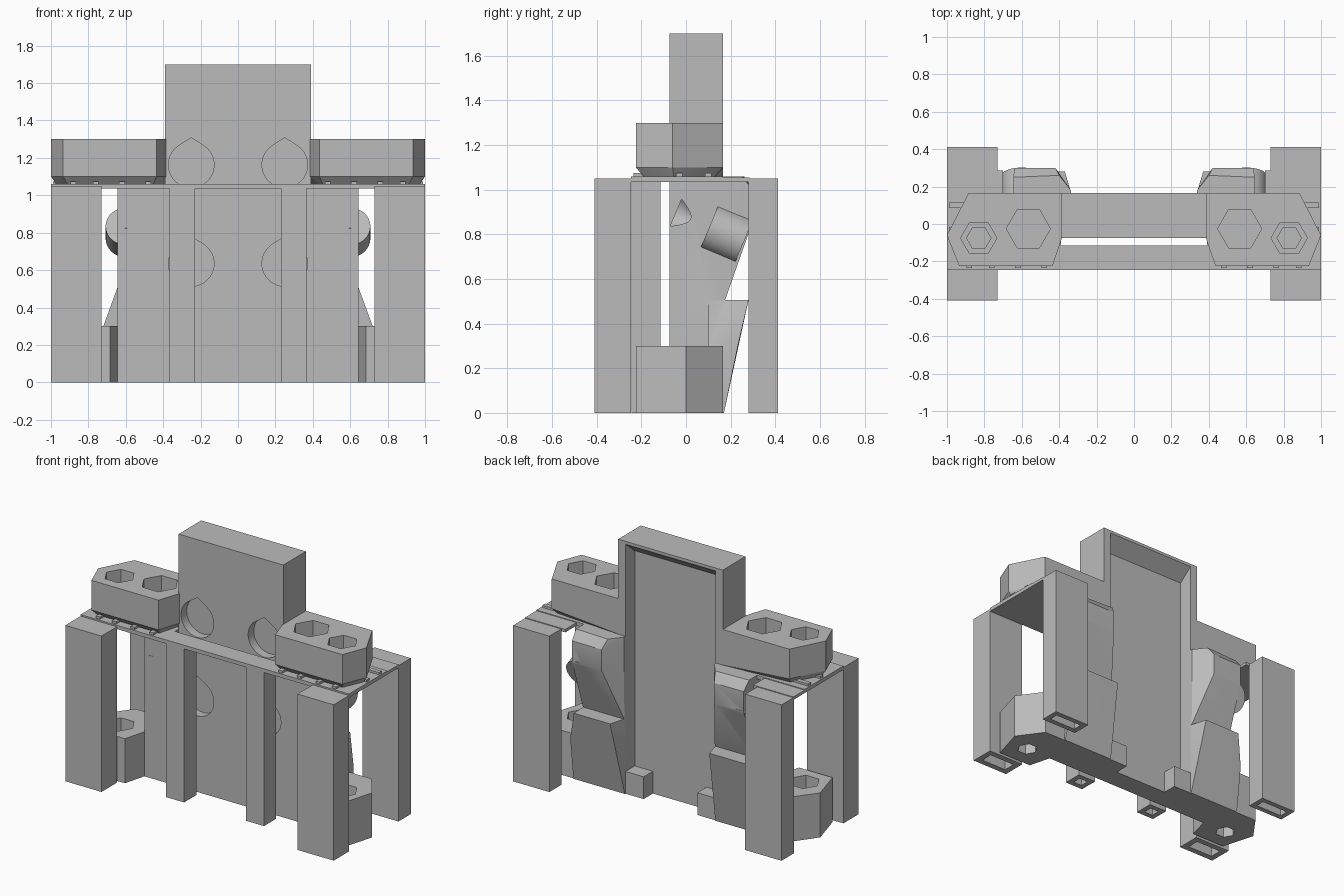
import bpy, bmesh, math
from mathutils import Vector

if "Cube" in bpy.data.objects:
    bpy.data.objects.remove(bpy.data.objects["Cube"])

grey = bpy.data.materials.new("plain grey")
grey.diffuse_color = (0.5, 0.5, 0.5, 1)
grey.use_nodes = True
grey.node_tree.nodes["Principled BSDF"].inputs["Base Color"].default_value = grey.diffuse_color


def finish(name, bm):
    bmesh.ops.recalc_face_normals(bm, faces=bm.faces[:])
    me = bpy.data.meshes.new(name)
    bm.to_mesh(me)
    bm.free()
    ob = bpy.data.objects.new(name, me)
    bpy.context.collection.objects.link(ob)
    me.materials.append(grey)
    return ob


def prism(name, outline, a, b, axis="z"):
    """Extrude an outline from a to b along z (xy outline) or y (xz outline)."""
    bm = bmesh.new()
    place = (lambda p, t: (p[0], p[1], t)) if axis == "z" else (lambda p, t: (p[0], t, p[1]))
    lo = [bm.verts.new(place(p, a)) for p in outline]
    hi = [bm.verts.new(place(p, b)) for p in outline]
    bm.faces.new(lo)
    bm.faces.new(hi)
    n = len(outline)
    for i in range(n):
        j = (i + 1) % n
        bm.faces.new((lo[i], lo[j], hi[j], hi[i]))
    return finish(name, bm)


def box(name, x0, x1, y0, y1, z0, z1):
    return prism(name, [(x0, y0), (x1, y0), (x1, y1), (x0, y1)], z0, z1)


def hull(name, pts):
    bm = bmesh.new()
    for p in pts:
        bm.verts.new(p)
    bmesh.ops.convex_hull(bm, input=bm.verts[:])
    return finish(name, bm)


def rod(name, p, q, r1, r2=None, n=32):
    """Cylinder or cone from p to q."""
    p, q = Vector(p), Vector(q)
    bm = bmesh.new()
    bmesh.ops.create_cone(bm, cap_ends=True, segments=n, radius1=r1,
                          radius2=r1 if r2 is None else r2, depth=(q - p).length)
    rot = (q - p).to_track_quat("Z", "Y")
    for v in bm.verts:
        v.co = rot @ v.co + (p + q) / 2
    return finish(name, bm)


def ring(cx, cy, r, n=6):
    return [(cx + r * math.cos(2 * math.pi * i / n), cy + r * math.sin(2 * math.pi * i / n))
            for i in range(n)]


def combine(ob, others, op):
    for o in others:
        m = ob.modifiers.new("b", "BOOLEAN")
        m.operation, m.solver, m.object = op, "EXACT", o
        bpy.context.view_layer.objects.active = ob
        bpy.ops.object.modifier_apply(modifier=m.name)
        bpy.data.objects.remove(o)


# Central plate and broad lower body
body = box("carriage_body", -0.39, 0.39, -0.075, 0.165, 0, 1.7)
adds, cuts = [], []

# Rear channel, with a sloping upper end
cuts.append(hull("c", [(x, y, z) for x in (-0.335, 0.335)
                       for y, z in ((0.067, -0.1), (0.067, 1.6), (0.165, 1.68), (0.3, 1.68), (0.3, -0.1))]))

for s in (1, -1):
    def m(pts):
        return [(s * p[0],) + tuple(p[1:]) for p in pts]

    adds.append(prism("a", m([(0.3, -0.075), (0.645, -0.075), (0.645, 0.165), (0.3, 0.165)]), 0, 1.06))

    # Upper clamp with a chamfered underside
    outline = [(0.395, 0.165), (0.885, 0.165), (1, -0.06), (0.935, -0.225), (0.435, -0.225), (0.395, -0.06)]
    low = [(0.38, 0.165)] + [(0.66 + (x - 0.66) * 0.92, -0.03 + (y + 0.03) * 0.82) for x, y in outline]
    adds.append(hull("a", m([(0.38, y, z) for y in (-0.06, 0.165) for z in (1.1, 1.3)]
                            + [(x, y, z) for x, y in outline for z in (1.1, 1.3)]
                            + [(x, y, 1.06) for x, y in low])))

    # Lower clamp
    adds.append(prism("a", m([(0.5, 0.165), (0.88, 0.165), (1, 0), (0.935, -0.225),
                              (0.685, -0.225), (0.645, -0.075), (0.5, -0.07)]), 0, 0.3))

    # Lower rear wedge
    adds.append(hull("a", m([(0.337, 0.1, 0), (0.337, 0.17, 0), (0.72, 0.17, 0), (0.72, 0.1, 0),
                             (0.337, 0.1, 0.505), (0.337, 0.165, 0.505), (0.37, 0.28, 0.505),
                             (0.64, 0.28, 0.505), (0.645, 0.1, 0.505),
                             (0.72, 0.1, 0.3), (0.7, 0.232, 0.3)])))

    # Upper rear block and the angled round boss
    adds.append(hull("a", m([(0.337, 0.1, 0.505), (0.337, 0.175, 0.505), (0.645, 0.175, 0.505),
                             (0.645, 0.1, 0.505), (0.337, 0.1, 1.06), (0.337, 0.18, 1.06),
                             (0.645, 0.1, 1.06), (0.645, 0.25, 1.06), (0.4, 0.26, 1.06),
                             (0.42, 0.3, 0.86), (0.64, 0.3, 0.86), (0.42, 0.3, 1.0), (0.64, 0.3, 1.0)])))
    ax = lambda y: (s * 0.6, y, 0.834 - (y - 0.105) * 0.42)
    adds.append(rod("a", ax(0.105), ax(0.26), 0.108))

    # Angled screw hole with a front counterbore and rear countersink
    cuts += [rod("c", ax(-0.2), ax(-0.04), 0.08),
             rod("c", ax(-0.045), ax(0.03), 0.08, 0.04),
             rod("c", ax(0), ax(0.4), 0.042),
             rod("c", ax(0.2), ax(0.29), 0.05, 0.1)]

    # Nut pockets and rod holes
    cuts += [prism("c", ring(s * 0.565, -0.025, 0.118), 1.12, 1.5),
             prism("c", ring(s * 0.83, -0.075, 0.097), 1.16, 1.5),
             prism("c", ring(s * 0.83, -0.075, 0.065), 1.075, 1.2),
             prism("c", ring(s * 0.83, -0.075, 0.097), 0.12, 0.5),
             prism("c", ring(s * 0.83, -0.075, 0.065), -0.1, 0.2),
             rod("c", (s * 0.475, 0.06, -0.1), (s * 0.475, 0.06, 0.25), 0.045)]

    # Mounting holes with teardrop counterbores
    for z in (1.163, 0.635):
        drop = [(s * 0.25 + 0.122 * math.cos(a), z + 0.122 * math.sin(a))
                for a in (math.radians(125 + 290 * i / 28) for i in range(29))]
        drop.append((s * 0.25, z + 0.145))
        cuts += [prism("c", drop, -0.2, -0.015, "y"),
                 rod("c", (s * 0.25, -0.2, z), (s * 0.25, 0.2, z), 0.055)]

combine(body, adds, "UNION")
combine(body, cuts, "DIFFERENCE")
bpy.ops.object.select_all(action="DESELECT")
body.select_set(True)
bpy.context.view_layer.objects.active = body
bpy.ops.object.shade_smooth_by_angle(angle=math.radians(25))


# Hollow support posts, open underneath
def post(name, x0, x1, y0, y1, top, w):
    ob = box(name, x0, x1, y0, y1, 0, top)
    combine(ob, [box("c", x0 + w, x1 - w, y0 + w, y1 - w, -0.1, top - 0.03)], "DIFFERENCE")


for s, side in ((1, "right"), (-1, "left")):
    def span(a, b):
        return (a, b) if s > 0 else (-b, -a)

    post("front_post_" + side, *span(0.73, 1), -0.41, -0.247, 1.05, 0.04)
    post("rear_post_" + side, *span(0.73, 1), 0.28, 0.412, 1.05, 0.035)
    post("middle_post_" + side, *span(0.23, 0.365), -0.245, -0.115, 1.04, 0.035)

    # Small stop at the foot of the rear channel
    box("channel_stop_" + side, *span(0.2, 0.335), 0.067, 0.165, 0, 0.15)

    # Thin support roof and its raised strips
    box("roof_" + side, *span(0.39, 1), -0.247, 0.165, 1.035, 1.06)
    box("roof_rear_" + side, *span(0.7, 1), 0.165, 0.285, 1.035, 1.055)
    for i, x in enumerate((0.48, 0.62, 0.76, 0.88)):
        box(f"roof_strip_{side}_{i}", *span(x - 0.015, x + 0.015), -0.235, -0.12, 1.06, 1.075)
    for i, y in enumerate((-0.03, 0.1)):
        box(f"roof_side_strip_{side}_{i}", *span(0.85, 0.99), y - 0.015, y + 0.015, 1.06, 1.075)

box("roof_front", -0.39, 0.39, -0.247, -0.115, 1.035, 1.06)
